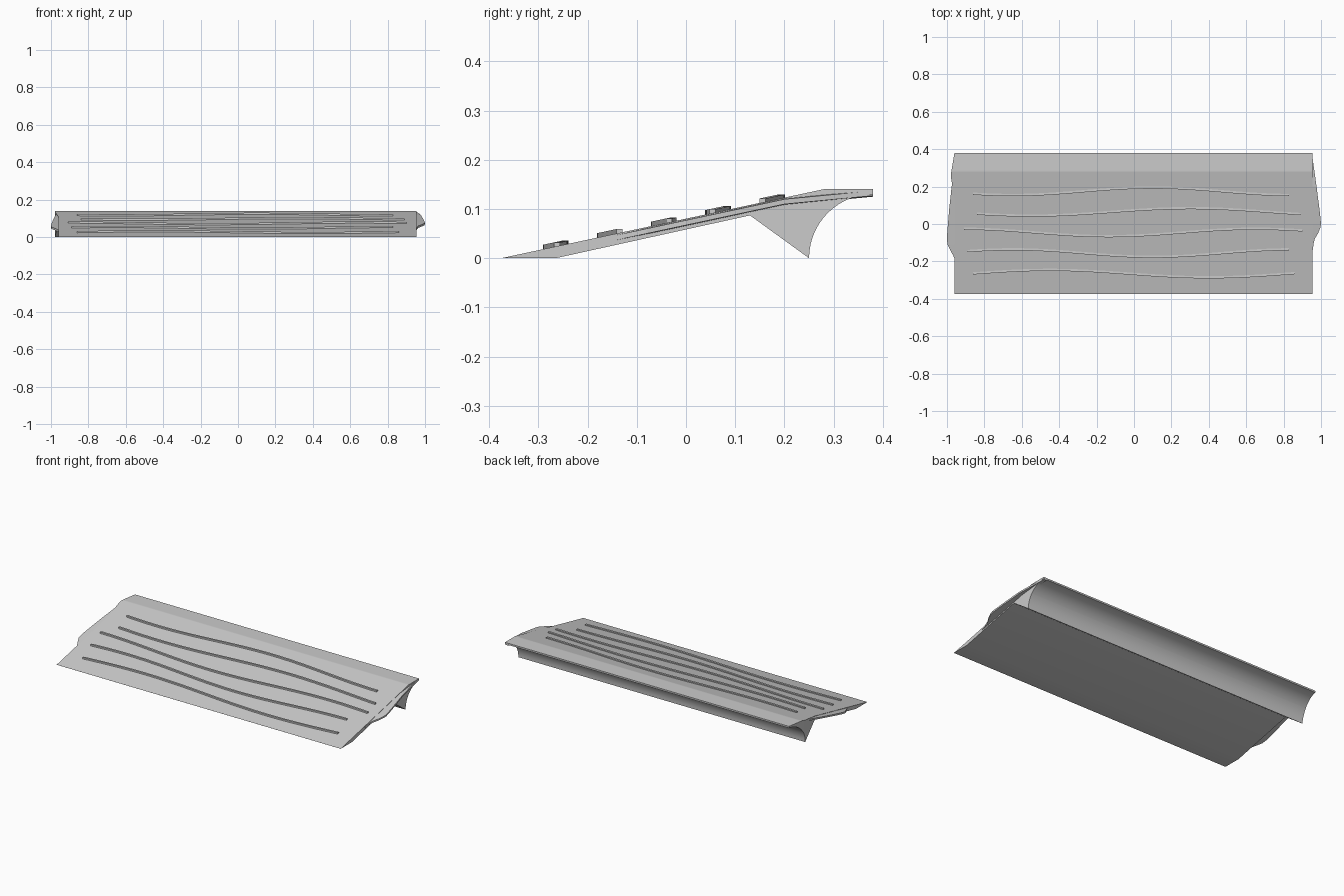
import bpy, bmesh, math

if "Cube" in bpy.data.objects:
    bpy.data.objects.remove(bpy.data.objects["Cube"])

gray = bpy.data.materials.new("plain_gray")
gray.diffuse_color = (0.6, 0.6, 0.6, 1)
gray.use_nodes = True
gray.node_tree.nodes["Principled BSDF"].inputs["Base Color"].default_value = gray.diffuse_color


def top(y):
    """Height of the sloped deck, levelling off at the rear lip."""
    return max(0.0, min(0.14, (y + 0.375) * 0.14 / 0.655))


def loft(name, rings, smooth=False):
    """Join four-point rings into a closed solid."""
    bm = bmesh.new()
    vs = [[bm.verts.new(p) for p in r] for r in rings]
    for a, b in zip(vs, vs[1:]):
        for i in range(4):
            j = (i + 1) % 4
            bm.faces.new((a[i], a[j], b[j], b[i]))
    bm.faces.new(vs[0])
    bm.faces.new(vs[-1])
    bmesh.ops.remove_doubles(bm, verts=bm.verts, dist=1e-5)
    bmesh.ops.recalc_face_normals(bm, faces=bm.faces)
    me = bpy.data.meshes.new(name)
    bm.to_mesh(me)
    bm.free()
    ob = bpy.data.objects.new(name, me)
    bpy.context.collection.objects.link(ob)
    me.materials.append(gray)
    if smooth:
        bpy.ops.object.select_all(action='DESELECT')
        ob.select_set(True)
        bpy.context.view_layer.objects.active = ob
        bpy.ops.object.shade_smooth_by_angle(angle=math.radians(25))
    return ob


# Ramp body: underside, support foot and concave rear arc, as (y, bottom z)
under = [(-0.375, -0.0), (-0.265, 0.0), (0.13, 0.087), (0.25, 0.0)]
for i in range(1, 15):
    t = math.pi / 2 * i / 14
    y, z = 0.38 - 0.13 * math.cos(t), 0.13 * math.sin(t)
    if y > 0.28 and under[-1][0] < 0.28:
        under.append((0.28, 0.13 * math.sqrt(1 - (0.1 / 0.13) ** 2)))
    under.append((y, z))


def left_x(y):
    """The foot juts out a little at the left end."""
    return -0.96 - 0.02 * max(0, 1 - abs(y - 0.26) / 0.12)


rings = []
for y, z in under:
    xl, xr, zt = left_x(y), 0.955, top(y) + 0.0002
    rings.append([(xl, y, z), (xr, y, z), (xr, y, zt), (xl, y, zt)])
loft("ramp_body", rings, True)

# Thin uneven flaps along both ends, as (y, outer x)
flaps = {
    "left_flap": (-0.94, [(-0.19, -0.958), (-0.17, -0.966), (-0.14, -0.982),
                          (-0.11, -0.997), (-0.08, -1.0), (-0.04, -0.998),
                          (0.08, -0.988), (0.2, -0.975), (0.27, -0.965)]),
    "right_flap": (0.935, [(-0.14, 0.957), (-0.11, 0.959), (-0.08, 0.966),
                           (-0.05, 0.984), (-0.02, 0.996), (0.0, 1.0),
                           (0.06, 0.994), (0.2, 0.976), (0.38, 0.951)]),
}
for name, (xi, edge) in flaps.items():
    rings = []
    for y, xo in edge:
        z = top(y) - 0.001
        rings.append([(xi, y, z - 0.014), (xo, y, z - 0.012),
                      (xo, y, z - 0.002), (xi, y, z)])
    loft(name, rings)

# Wavy grip ridges: x start, x end, centre y, wave height, wave rate, crest x
ridges = [(-0.86, 0.83, 0.175, 0.02, 4.2, 0.1),
          (-0.84, 0.89, 0.065, 0.02, 3.7, 0.3),
          (-0.91, 0.90, -0.045, 0.02, 4.0, 0.65),
          (-0.89, 0.83, -0.155, -0.02, 4.2, 0.1),
          (-0.86, 0.86, -0.265, -0.02, 3.7, 0.4)]
for n, (x0, x1, c, a, k, crest) in enumerate(ridges):
    rings = []
    for i in range(41):
        x = x0 + (x1 - x0) * i / 40
        y = c + a * math.cos(k * (x - crest))
        f, b, zt = y - 0.006, y + 0.006, top(y) + 0.008
        rings.append([(x, f, top(f) - 0.002), (x, b, top(b) - 0.002),
                      (x, b, zt), (x, f, zt)])
    loft(f"grip_ridge_{n + 1}", rings, True)
